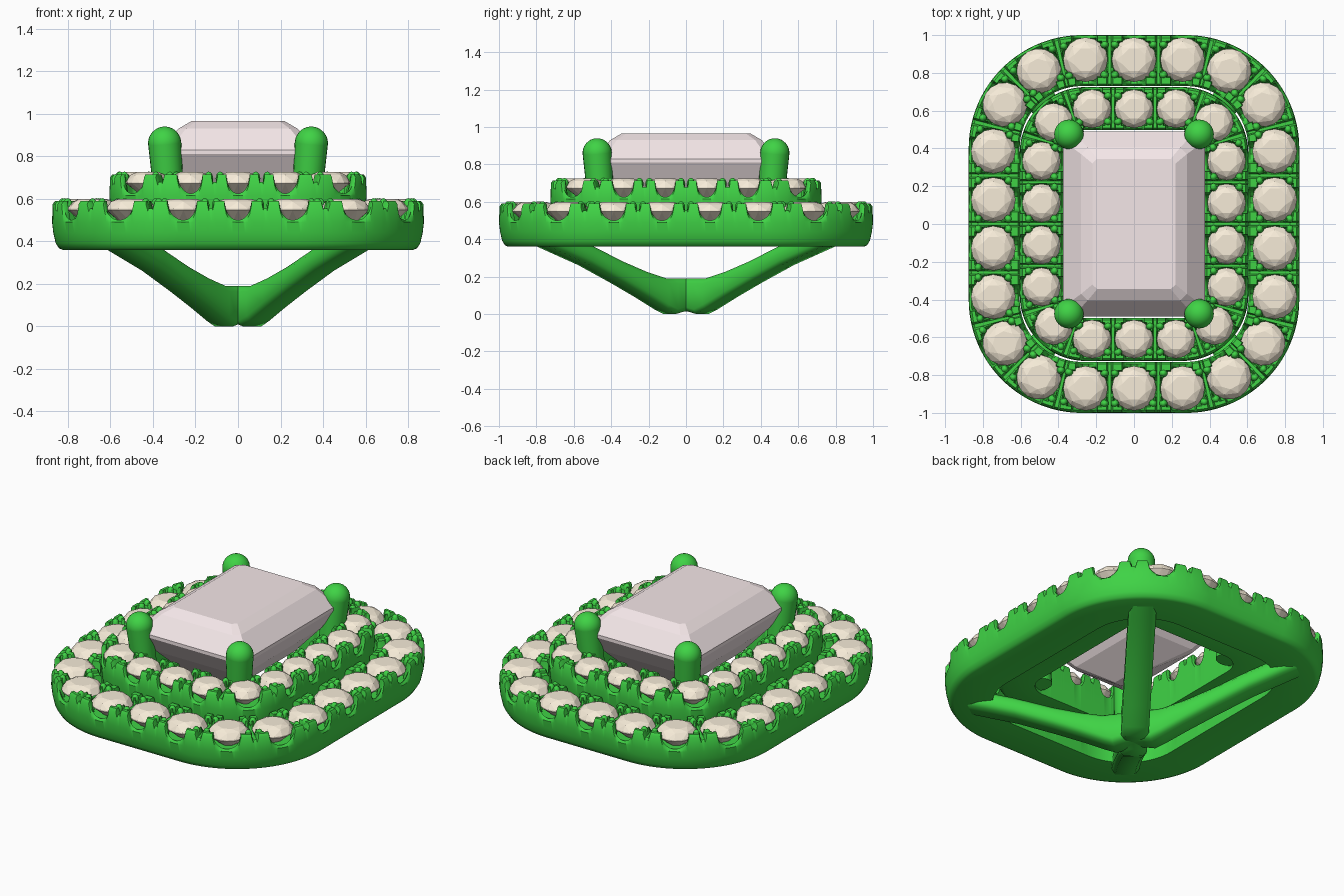
import bpy, bmesh
from math import pi, sin, cos, sqrt, hypot, radians
from mathutils import Vector, Matrix

if "Cube" in bpy.data.objects:
    bpy.data.objects.remove(bpy.data.objects["Cube"])


def material(name, rgb):
    m = bpy.data.materials.new(name)
    m.diffuse_color = (*rgb, 1)
    m.use_nodes = True
    m.node_tree.nodes["Principled BSDF"].inputs["Base Color"].default_value = m.diffuse_color
    return m


METAL = material("green_metal", (0.05, 0.65, 0.06))
CREAM = material("cream_gem", (0.93, 0.84, 0.69))
PINK = material("pink_gem", (0.91, 0.80, 0.81))


def finish(name, bm, mat, angle=None):
    bmesh.ops.recalc_face_normals(bm, faces=bm.faces)
    me = bpy.data.meshes.new(name)
    bm.to_mesh(me)
    bm.free()
    me.materials.append(mat)
    if angle:
        me.polygons.foreach_set("use_smooth", [True] * len(me.polygons))
        me.set_sharp_from_angle(angle=radians(angle))
    ob = bpy.data.objects.new(name, me)
    bpy.context.collection.objects.link(ob)
    return ob


def loft(bm, sections, closed=False):
    rows = [[bm.verts.new(p) for p in sec] for sec in sections]
    n = len(rows[0])
    pairs = list(zip(rows, rows[1:]))
    if closed:
        pairs.append((rows[-1], rows[0]))
    else:
        bm.faces.new(rows[0])
        bm.faces.new(rows[-1])
    for a, b in pairs:
        for i in range(n):
            j = (i + 1) % n
            bm.faces.new((a[i], a[j], b[j], b[i]))


def make_path(cx, cy, r):
    """Rounded rectangle: returns its length and a point/normal function."""
    arc = r * pi / 2
    q = cx + arc + cy

    def at(s):
        s %= 4 * q
        k = min(int(s // q), 3)
        u = s - k * q
        if k % 2:
            u = q - u
        if u < cx:
            p, n = (u, cy + r), (0, 1)
        elif u < cx + arc:
            a = (u - cx) / r
            p, n = (cx + r * sin(a), cy + r * cos(a)), (sin(a), cos(a))
        else:
            p, n = (cx + r, cy - (u - cx - arc)), (1, 0)
        sx, sy = ((1, 1), (1, -1), (-1, -1), (-1, 1))[k]
        return Vector((p[0] * sx, p[1] * sy, 0)), Vector((n[0] * sx, n[1] * sy, 0))
    return 4 * q, at


def brilliant(bm, loc, turn, r, h):
    """Round cut stone as a convex hull of facet rings."""
    rings = [(8, .55, h, .5), (8, .82, h * .7, 0), (16, 1, 0, 0),
             (16, 1, -.008, 0), (8, .5, -.5 * r, .5), (1, 0, -.85 * r, 0)]
    vs = []
    for n, f, z, off in rings:
        for i in range(n):
            a = turn + 2 * pi * (i + off) / n
            vs.append(bm.verts.new(loc + Vector((f * r * cos(a), f * r * sin(a), z))))
    bmesh.ops.convex_hull(bm, input=vs)


def halo(name, path, count, w_out, w_in, zb, H, r):
    length, at = path
    step = length / count
    a = step * .25

    # Scalloped top surface with a seat for each stone
    def top(s, t):
        u = abs((s + step / 2) % step - step / 2)
        gap = step / 2 - u
        z = H
        if abs(t) < r * .36:
            z = H - .055
        if gap < .013:
            z = H - .035
        if u < a:
            z = min(z, H - .09 * sqrt(1 - (u / a) ** 2))
        if hypot(u, t) < r * .97:
            z = H - .1
        return z

    bm = bmesh.new()
    secs, per = [], 32
    for i in range(count * per):
        s = i * step / per
        p, n = at(s)
        ze, zi = top(s, w_out), top(s, -w_in)
        prof = [(-w_in, zb), (w_out - .05, zb), (w_out - .032, zb + .008),
                (w_out - .017, zb + .032), (w_out - .006, zb + .08),
                (w_out, H - .1), (w_out - .003, ze - .015)]
        t0, t1 = w_out - .014, -w_in + .01
        for k in range(15):
            t = t0 + (t1 - t0) * k / 14
            prof.append((t, top(s, t)))
        prof.append((-w_in, zi - .015))
        secs.append([p + n * t + Vector((0, 0, z)) for t, z in prof])
    loft(bm, secs, True)
    finish(name, bm, METAL, 40)

    # Stones and the four small claws in each gap
    gems, claws = bmesh.new(), bmesh.new()
    for i in range(count):
        p, n = at(i * step)
        brilliant(gems, p + Vector((0, 0, H - .035)), n.to_2d().angle_signed(Vector((1, 0))), r, .045)
        for ds in (-.027, .027):
            p, n = at((i + .5) * step + ds)
            for t in (-r * .68, r * .68):
                bmesh.ops.create_uvsphere(
                    claws, u_segments=10, v_segments=8, radius=.022,
                    matrix=Matrix.Translation(p + n * t + Vector((0, 0, H - .02)))
                    @ Matrix.Diagonal((1, 1, 1.5, 1)))
    finish(name + "_stones", gems, CREAM)
    finish(name + "_claws", claws, METAL, 60)


halo("outer_halo", make_path(.275, .40, .47), 22, .13, .14, .36, .59, .118)
halo("inner_halo", make_path(.255, .375, .235), 18, .115, .113, .46, .715, .102)

# Step-cut centre stone
bm = bmesh.new()
secs = []
for x, y, c, z in [(.22, .345, .025, .965), (.28, .405, .035, .93), (.375, .49, .05, .83),
                   (.375, .49, .05, .81), (.315, .42, .045, .7), (.2, .3, .03, .56),
                   (.03, .14, .01, .46)]:
    secs.append([(x, y - c, z), (x - c, y, z), (c - x, y, z), (-x, y - c, z),
                 (-x, c - y, z), (c - x, -y, z), (x - c, -y, z), (x, c - y, z)])
loft(bm, secs)
finish("centre_stone", bm, PINK)

# Corner prongs and the curved diagonal legs meeting at the bottom
prongs, legs = bmesh.new(), bmesh.new()
for sx in (-1, 1):
    for sy in (-1, 1):
        lo = Vector((.315 * sx, .445 * sy, .48))
        hi = Vector((.345 * sx, .475 * sy, .862))
        axis = hi - lo
        rot = axis.to_track_quat('Z', 'Y').to_matrix().to_4x4()
        bmesh.ops.create_cone(prongs, cap_ends=True, segments=24, radius1=.066, radius2=.078,
                              depth=axis.length, matrix=Matrix.Translation((lo + hi) / 2) @ rot)
        bmesh.ops.create_uvsphere(prongs, u_segments=24, v_segments=16, radius=.078,
                                  matrix=Matrix.Translation(hi) @ rot)
        d = Vector((.6 * sx, .8 * sy, 0))
        side = Vector((-d.y, d.x, 0)) * .078
        secs = []
        for t, z0, z1 in [(0, .02, .19), (.06, .012, .19), (.11, 0, .19), (.17, .025, .19),
                          (.3, .09, .225), (.46, .165, .28), (.68, .262, .37),
                          (.85, .323, .43), (.98, .37, .47)]:
            secs.append([d * t + side * f + Vector((0, 0, z)) for f, z in
                         [(-.7, z0), (.7, z0), (1, z0 + .025), (1, z1 - .025),
                          (.7, z1), (-.7, z1), (-1, z1 - .025), (-1, z0 + .025)]])
        loft(legs, secs)
finish("corner_prongs", prongs, METAL, 50)
finish("basket_legs", legs, METAL, 50)
